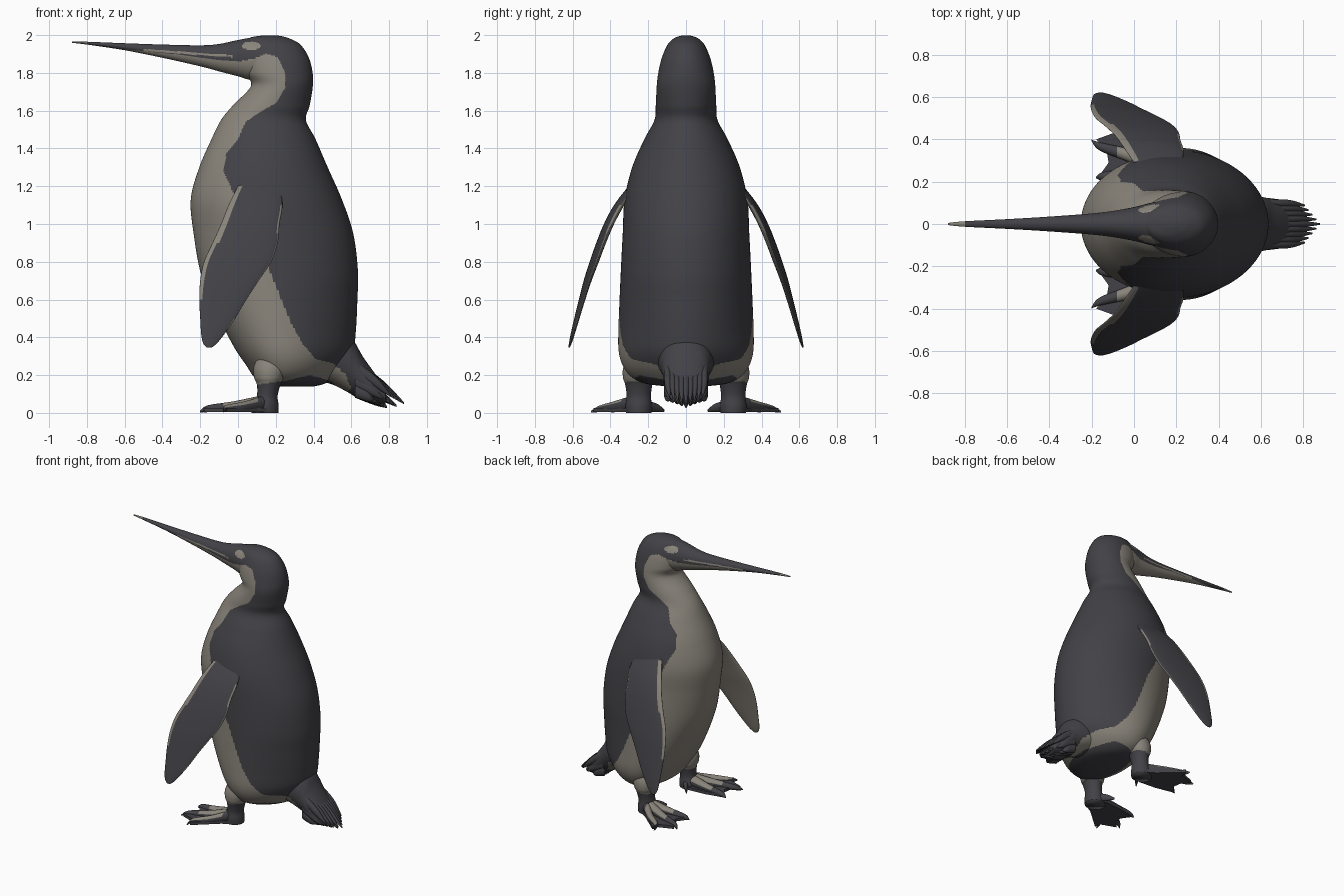
import bpy
import bmesh
import math
from mathutils import Vector

cube = bpy.data.objects.get("Cube")
if cube:
    bpy.data.objects.remove(cube, do_unlink=True)


def make_material(name, colour):
    mat = bpy.data.materials.new(name)
    mat.use_nodes = True
    mat.diffuse_color = colour
    mat.node_tree.nodes["Principled BSDF"].inputs["Base Color"].default_value = colour
    return mat


MATERIALS = [
    make_material("charcoal plumage", (0.055, 0.053, 0.061, 1)),
    make_material("pale plumage", (0.25, 0.23, 0.195, 1)),
]
DARK, PALE = 0, 1

# Side outline (x, z) of the pale throat, breast, belly and lower bill
PALE_OUTLINE = [
    (-.95, 1.955), (-.8, 1.945), (-.5, 1.915), (-.25, 1.89), (-.1, 1.865),
    (0, 1.86), (.08, 1.875), (.15, 1.9), (.21, 1.885), (.25, 1.8),
    (.25, 1.72), (.2, 1.64), (.12, 1.595), (.04, 1.54), (0, 1.45),
    (-.06, 1.38), (-.075, 1.28), (-.04, 1.2), (0, 1.1), (.08, .9),
    (.17, .75), (.23, .6), (.28, .48), (.34, .37), (.41, .285),
    (.5, .265), (.57, .2), (.6, .13), (.57, .1), (.49, .17),
    (.38, .2), (.25, .17), (.1, .15), (-.4, .1), (-.4, 1.5), (-.95, 1.8),
]


def inside(x, z, outline):
    """Even-odd test of a point against a closed outline."""
    hit = False
    for (x0, z0), (x1, z1) in zip(outline, outline[1:] + outline[:1]):
        if (z0 > z) != (z1 > z) and x < x0 + (z - z0) * (x1 - x0) / (z1 - z0):
            hit = not hit
    return hit


def plumage(centre, normal):
    x, z = centre.x, centre.z
    eye_patch = ((x - .07) / .05) ** 2 + ((z - 1.943) / .022) ** 2 < 1
    bill_stripe = -.5 < x < -.03 and abs(z - 1.893 + .07 * (x + .1)) < .006
    bill_tip = x < -.8
    pale = eye_patch or bill_stripe or bill_tip or inside(x, z, PALE_OUTLINE)
    return PALE if pale else DARK


def all_dark(centre, normal):
    return DARK


def finish(name, bm, rule, smooth=True):
    """Turn a bmesh into an object and colour each face by the rule."""
    bmesh.ops.recalc_face_normals(bm, faces=bm.faces)
    bm.normal_update()
    for face in bm.faces:
        face.smooth = smooth
        face.material_index = rule(face.calc_center_median(), face.normal)
    mesh = bpy.data.meshes.new(name)
    bm.to_mesh(mesh)
    bm.free()
    for mat in MATERIALS:
        mesh.materials.append(mat)
    obj = bpy.data.objects.new(name, mesh)
    bpy.context.collection.objects.link(obj)
    return obj


def spline(rows, steps):
    """Smoothly resample rows of numbers (Catmull-Rom)."""
    pts = [rows[0]] + rows + [rows[-1]]
    out = []
    for a, b, c, d in zip(pts, pts[1:], pts[2:], pts[3:]):
        for k in range(steps):
            t = k / steps
            out.append([
                q + .5 * t * (r - p + t * (2 * p - 5 * q + 4 * r - s
                                           + t * (3 * (q - r) + s - p)))
                for p, q, r, s in zip(a, b, c, d)])
    out.append(list(rows[-1]))
    return out


def loft(name, rows, axis, rule, steps=6, sides=24, skew=0):
    """Oval rings along z or x.

    A row is (position, low, high, half width, y, egg); egg narrows the high end.
    """
    bm = bmesh.new()
    rings = []
    for row in spline([tuple(r) + (0,) * (6 - len(r)) for r in rows], steps):
        pos, low, high, width, y, egg = row
        ring = []
        for i in range(sides):
            angle = math.tau * i / sides
            across = (low + high) / 2 + (high - low) / 2 * math.cos(angle)
            side = y + width * math.sin(angle) * (1 - egg * math.cos(angle))
            side += skew * (across - low)
            co = (across, side, pos) if axis == "z" else (pos, side, across)
            ring.append(bm.verts.new(co))
        rings.append(ring)
    for lower, upper in zip(rings, rings[1:]):
        for i in range(sides):
            j = (i + 1) % sides
            bm.faces.new((lower[i], lower[j], upper[j], upper[i]))
    bm.faces.new(rings[0])
    bm.faces.new(rings[-1])
    return finish(name, bm, rule)


# Head, neck and trunk in one skin: (z, front x, back x, half width, y, egg)
loft("body", [
    (1.998, .13, .21, .02), (1.985, .06, .265, .06), (1.95, .04, .33, .097),
    (1.88, .03, .375, .128), (1.8, .04, .395, .147), (1.73, .068, .396, .155),
    (1.63, -.025, .38, .16), (1.55, -.09, .36, .167), (1.45, -.14, .41, .22),
    (1.3, -.205, .475, .285), (1.13, -.25, .55, .325), (.95, -.235, .61, .335),
    (.75, -.2, .635, .345, 0, .03), (.6, -.145, .632, .35, 0, .1),
    (.45, -.075, .625, .352, 0, .18), (.33, -.01, .61, .348, 0, .23),
    (.25, .045, .565, .325, 0, .25), (.19, .085, .51, .28, 0, .25),
    (.155, .14, .46, .21, 0, .2), (.14, .22, .4, .1),
], "z", plumage, steps=14, sides=256)

# Long bill running out of the face: (x, bottom z, top z, half width)
loft("bill", [
    (.18, 1.79, 1.97, .12), (.08, 1.763, 1.985, .1), (0, 1.782, 1.974, .08),
    (-.1, 1.808, 1.953, .062), (-.2, 1.835, 1.946, .05), (-.4, 1.88, 1.95, .035),
    (-.6, 1.92, 1.957, .023), (-.8, 1.95, 1.965, .013), (-.88, 1.959, 1.966, .005),
], "x", plumage, steps=16, sides=72)

# Tail root: (x, bottom z, top z, half width)
loft("tail", [
    (.42, .17, .44, .17), (.5, .15, .43, .155), (.58, .11, .41, .135),
    (.62, .085, .37, .125), (.66, .065, .3, .12), (.72, .045, .215, .11),
    (.78, .045, .13, .085),
], "x", plumage, steps=8, sides=64)

# Pointed tail feathers in three stacked fans: (tip x, tip z, root z)
for tip_x, tip_z, root_z in ((.88, .05, .24), (.84, .036, .17), (.79, .03, .12)):
    for i in range(-4, 5):
        end = tip_x - .018 * abs(i)
        drop = tip_z + .01 * abs(i)
        middle = (.62 + end) / 2 + .02
        height = (root_z + drop) / 2
        loft("tail_feather", [
            (.62, root_z - .04, root_z + .04, .022, .024 * i),
            (middle, height - .035, height + .025, .019, .024 * i),
            (end, drop - .005, drop + .005, .004, .022 * i),
        ], "x", all_dark, sides=10)


def web(name, outline, side):
    """Thin scalloped plate between the toes."""
    bm = bmesh.new()
    base = bm.faces.new([bm.verts.new((x, side * y, 0.004)) for x, y in outline])
    top = bmesh.ops.extrude_face_region(bm, geom=[base])["geom"]
    verts = [g for g in top if isinstance(g, bmesh.types.BMVert)]
    bmesh.ops.translate(bm, verts=verts, vec=Vector((0, 0, .022)))
    return finish(name, bm, all_dark, smooth=False)


def toe_colour(centre, normal):
    return PALE if -.07 < centre.x < .11 and normal.z > .45 else DARK


for side, label in ((1, "far"), (-1, "near")):
    # Flipper: (z, leading x, trailing x, half thickness, leading y)
    def flipper_colour(centre, normal, side=side):
        inner = normal.y * side < -.2
        leading = normal.x < -.1 and .6 < centre.z < 1.2
        trailing = normal.x > .42 and .45 < centre.z < 1.1
        return PALE if inner or leading or trailing else DARK

    loft(label + "_flipper", [
        (z, lead, trail, thick, side * y) for z, lead, trail, thick, y in [
            (1.25, .03, .19, .012, .235), (1.2, 0, .22, .02, .29),
            (1.1, -.05, .235, .025, .365), (1, -.09, .22, .024, .42),
            (.9, -.135, .21, .022, .463), (.8, -.18, .175, .02, .5),
            (.7, -.2, .11, .017, .533), (.6, -.205, .045, .014, .56),
            (.5, -.2, -.015, .012, .585), (.42, -.195, -.07, .01, .604),
            (.37, -.185, -.11, .007, .615), (.345, -.165, -.14, .003, .62)]
    ], "z", flipper_colour, steps=8, sides=48, skew=-.08 * side)

    # Thigh and shank: (z, front x, back x, half width, y)
    loft(label + "_leg", [
        (z, front, back, width, side * .25) for z, front, back, width in [
            (.34, .13, .25, .04), (.25, .085, .26, .08), (.19, .085, .245, .084),
            (.15, .1, .225, .072), (.09, .1, .21, .064), (.04, .08, .215, .07),
            (0, .07, .215, .068)]
    ], "z", plumage, steps=8, sides=40)

    # Three webbed front toes
    for tip_x, tip_y in ((-.18, .22), (-.2, .395), (-.08, .5)):
        loft(label + "_toe", [
            (.16, .004, .1, .05, side * .25),
            ((.16 + tip_x) / 2, .004, .062, .032, side * (.25 + tip_y) / 2),
            (tip_x * .8, .004, .04, .02, side * (.05 + .8 * tip_y)),
            (tip_x, .002, .012, .004, side * tip_y),
        ], "x", toe_colour, steps=8, sides=16)
    # Small inner toe
    loft(label + "_inner_toe", [
        (.16, .005, .07, .03, side * .22), (.11, .005, .05, .02, side * .16),
        (.08, .005, .02, .006, side * .12),
    ], "x", all_dark, sides=12)
    web(label + "_foot_web", [
        (.2, .21), (.2, .29), (.1, .35), (-.06, .49), (-.07, .44), (-.18, .4),
        (-.13, .35), (-.12, .29), (-.17, .22), (-.03, .19), (.1, .18)], side)
